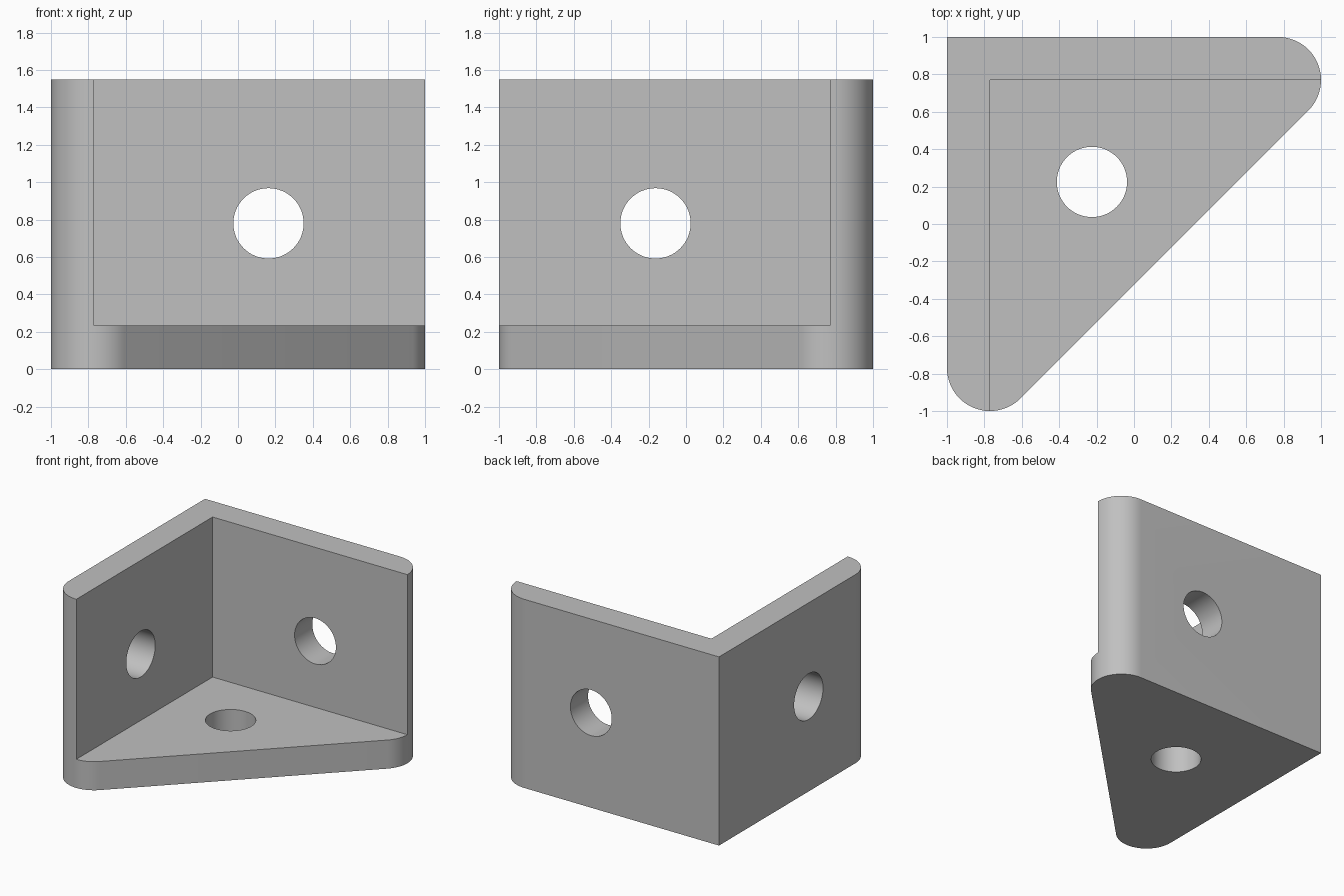
import bpy
import bmesh
from math import pi, cos, sin, radians
from mathutils import Matrix

if "Cube" in bpy.data.objects:
    bpy.data.objects.remove(bpy.data.objects["Cube"], do_unlink=True)

T = 0.23          # wall thickness, also the corner radius
E = 1 - T         # inner wall face and corner centres
HEIGHT = 1.55
FLOOR = 0.235
HOLE_R = 0.188
HOLE_Z = 0.78

grey = bpy.data.materials.new("plain grey")
grey.use_nodes = True
colour = (0.53, 0.53, 0.53, 1)
grey.diffuse_color = colour
grey.node_tree.nodes["Principled BSDF"].inputs["Base Color"].default_value = colour


def make_object(name, bm):
    bmesh.ops.recalc_face_normals(bm, faces=bm.faces)
    mesh = bpy.data.meshes.new(name)
    bm.to_mesh(mesh)
    bm.free()
    mesh.materials.append(grey)
    obj = bpy.data.objects.new(name, mesh)
    bpy.context.collection.objects.link(obj)
    return obj


def prism(name, outline, z0, z1):
    bm = bmesh.new()
    face = bm.faces.new([bm.verts.new((x, y, z0)) for x, y in outline])
    top = bmesh.ops.extrude_face_region(bm, geom=[face])["geom"]
    verts = [v for v in top if isinstance(v, bmesh.types.BMVert)]
    bmesh.ops.translate(bm, verts=verts, vec=(0, 0, z1 - z0))
    return make_object(name, bm)


def drill(name, location, axis):
    bm = bmesh.new()
    turn = Matrix.Rotation(pi / 2, 4, axis) if axis != "Z" else Matrix()
    bmesh.ops.create_cone(bm, cap_ends=True, segments=64, radius1=HOLE_R,
                          radius2=HOLE_R, depth=0.8,
                          matrix=Matrix.Translation(location) @ turn)
    return make_object(name, bm)


def arc(cx, cy, start, end, steps=24):
    angles = [radians(start + (end - start) * i / steps) for i in range(steps + 1)]
    return [(cx + T * cos(a), cy + T * sin(a)) for a in angles]


# Solid corner block with two rounded ends
outline = [(-1, 1)] + arc(-E, -E, 180, 315) + arc(E, E, -45, 90)
bracket = prism("corner_bracket", outline, 0, HEIGHT)

# Cutters: open interior and one hole through each plate
cutters = [
    prism("interior_cutter", [(-E, -2), (2, -2), (2, E), (-E, E)], FLOOR, 2),
    drill("floor_hole_cutter", (-0.225, 0.225, 0), "Z"),
    drill("back_hole_cutter", (0.163, 1, HOLE_Z), "X"),
    drill("side_hole_cutter", (-1, -0.163, HOLE_Z), "Y"),
]
bpy.ops.object.select_all(action="DESELECT")
bpy.context.view_layer.objects.active = bracket
bracket.select_set(True)
for cutter in cutters:
    cutter.hide_render = True
    mod = bracket.modifiers.new("cut", "BOOLEAN")
    mod.operation = "DIFFERENCE"
    mod.solver = "EXACT"
    mod.object = cutter
    bpy.ops.object.modifier_apply(modifier=mod.name)
    bpy.data.objects.remove(cutter, do_unlink=True)

# Smooth curves with crisp edges
bpy.ops.object.shade_smooth_by_angle(angle=radians(30))
